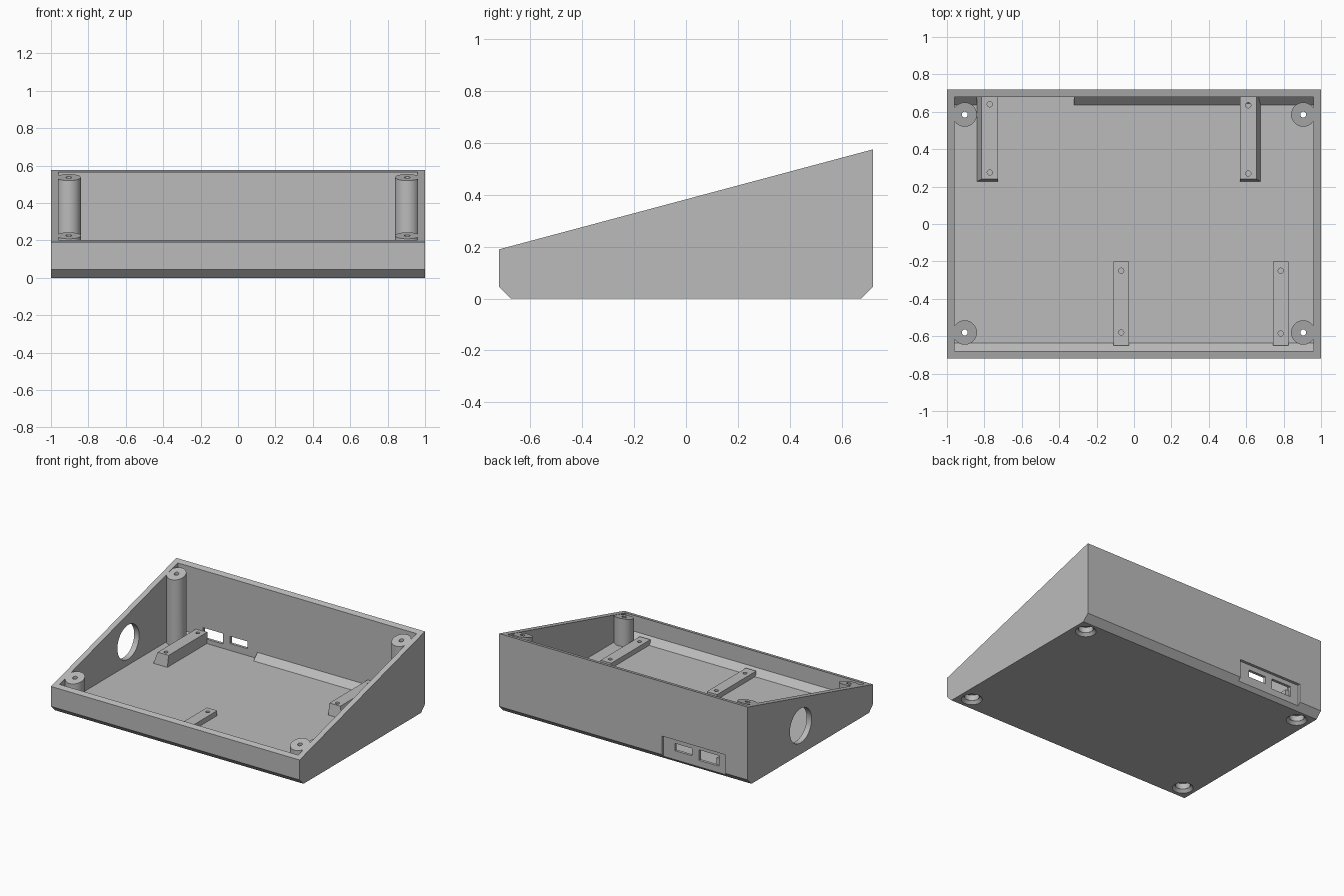
import bpy, bmesh, math
from mathutils import Vector

old = bpy.data.objects.get("Cube")
if old:
    bpy.data.objects.remove(old, do_unlink=True)

# One grey plastic
GREY = (0.5, 0.5, 0.5, 1)
plastic = bpy.data.materials.new("grey plastic")
plastic.use_nodes = True
plastic.diffuse_color = GREY
plastic.node_tree.nodes["Principled BSDF"].inputs["Base Color"].default_value = GREY

HALF_Y, FRONT_Z, BACK_Z = 0.72, 0.19, 0.575
WALL, FLOOR, CHAMFER = 0.04, 0.04, 0.045


def slope(y):
    return FRONT_Z + (BACK_Z - FRONT_Z) * (y + HALF_Y) / (2 * HALF_Y)


def finish(name, bm):
    bmesh.ops.recalc_face_normals(bm, faces=bm.faces)
    mesh = bpy.data.meshes.new(name)
    bm.to_mesh(mesh)
    bm.free()
    mesh.materials.append(plastic)
    ob = bpy.data.objects.new(name, mesh)
    bpy.context.collection.objects.link(ob)
    return ob


def prism(name, profile, half_x):
    """Side profile of (y, z) points extruded across x."""
    bm = bmesh.new()
    face = bm.faces.new([bm.verts.new((-half_x, y, z)) for y, z in profile])
    out = bmesh.ops.extrude_face_region(bm, geom=[face])
    moved = [v for v in out["geom"] if isinstance(v, bmesh.types.BMVert)]
    bmesh.ops.translate(bm, verts=moved, vec=(2 * half_x, 0, 0))
    return finish(name, bm)


def box(name, xs, ys, zs):
    bm = bmesh.new()
    bmesh.ops.create_cube(bm, size=1)
    for v in bm.verts:
        v.co = Vector([r[0] if c < 0 else r[1] for c, r in zip(v.co, (xs, ys, zs))])
    return finish(name, bm)


def cylinder(name, x, y, z0, z1, r0, r1=None, sides=48):
    bm = bmesh.new()
    bmesh.ops.create_cone(bm, cap_ends=True, segments=sides, radius1=r0,
                          radius2=r0 if r1 is None else r1, depth=z1 - z0)
    bmesh.ops.translate(bm, verts=bm.verts, vec=(x, y, (z0 + z1) / 2))
    return finish(name, bm)


def cut(ob, cutters):
    bpy.context.view_layer.objects.active = ob
    for c in cutters:
        mod = ob.modifiers.new("cut", "BOOLEAN")
        mod.operation, mod.solver, mod.object = "DIFFERENCE", "EXACT", c
        bpy.ops.object.modifier_apply(modifier=mod.name)


def discard(cutters):
    for c in cutters:
        bpy.data.objects.remove(c, do_unlink=True)


def smooth(ob):
    bpy.ops.object.select_all(action="DESELECT")
    ob.select_set(True)
    bpy.context.view_layer.objects.active = ob
    bpy.ops.object.shade_smooth_by_angle(angle=math.radians(30))


# Wedge case with chamfered lower edges
case = prism("case", [(-HALF_Y, CHAMFER), (-HALF_Y + CHAMFER, 0), (HALF_Y - CHAMFER, 0),
                      (HALF_Y, CHAMFER), (HALF_Y, BACK_Z), (-HALF_Y, FRONT_Z)], 1)
iy = HALF_Y - WALL
cavity = prism("cavity", [(-iy, FLOOR + CHAMFER), (-iy + CHAMFER, FLOOR), (iy - CHAMFER, FLOOR),
                          (iy, FLOOR + CHAMFER), (iy, 0.8), (-iy, 0.8)], 1 - WALL)

# Side opening, connector recess and connector openings
side_hole = cylinder("side_hole", 0, 0, -0.1, 0.1, 0.125, sides=64)
side_hole.rotation_euler.y = math.pi / 2
side_hole.location = (-1, 0.11, 0.207)
bpy.context.view_layer.update()
openings = [
    cavity, side_hole,
    box("inner_recess", (-0.84, -0.32), (0.6, iy), (FLOOR, 0.15)),
    box("outer_recess", (-0.82, -0.31), (0.70, 0.8), (-0.02, 0.18)),
    box("small_port", (-0.54, -0.40), (0.6, 0.8), (0.09, 0.143)),
    box("large_port", (-0.757, -0.595), (0.6, 0.8), (0.072, 0.148)),
]
cut(case, openings)
discard(openings)

# Corner screw posts, flush with the sloping rim
for side, sx in (("right", -1), ("left", 1)):
    for end, y in (("front", -0.58), ("back", 0.585)):
        x = sx * 0.905
        post = cylinder(f"{end}_{side}_post", x, y, 0.02, 0.1, 0.065)
        for v in post.data.vertices:
            if v.co.z > 0.06:
                v.co.z = slope(v.co.y) - 0.002
        drills = [cylinder("screw_hole", x, y, -0.1, 0.8, 0.016, sides=24),
                  cylinder("countersink", x, y, -0.001, 0.02, 0.07, 0.05),
                  cylinder("screw_head_bore", x, y, 0.01, 0.06, 0.049)]
        cut(post, drills)
        cut(case, drills)
        discard(drills)
        smooth(post)
smooth(case)


# Board mounting rails with screw holes; lean widens the base on one side
def rail(name, xs, ys, top, holes, lean=0.0, toe=0.0):
    ob = box(name, xs, ys, (FLOOR - 0.01, top))
    for v in ob.data.vertices:
        if v.co.z < top - 0.01:
            if lean and (v.co.x > sum(xs) / 2) == (lean > 0):
                v.co.x += lean
            if v.co.y < sum(ys) / 2:
                v.co.y -= toe
    drills = [cylinder("rail_hole", sum(xs) / 2, y, FLOOR + 0.01, top + 0.1, 0.014, sides=24)
              for y in holes]
    cut(ob, drills)
    discard(drills)
    smooth(ob)


BACK, FRONT = (0.24, 0.685), (-0.65, -0.20)
rail("back_right_rail", (-0.815, -0.727), BACK, 0.122, (0.275, 0.64), -0.027, 0.015)
rail("back_left_rail", (0.567, 0.655), BACK, 0.122, (0.27, 0.635), 0.025, 0.015)
rail("front_middle_rail", (-0.11, -0.027), FRONT, 0.076, (-0.58, -0.25))
rail("front_left_rail", (0.742, 0.827), FRONT, 0.076, (-0.585, -0.25))
